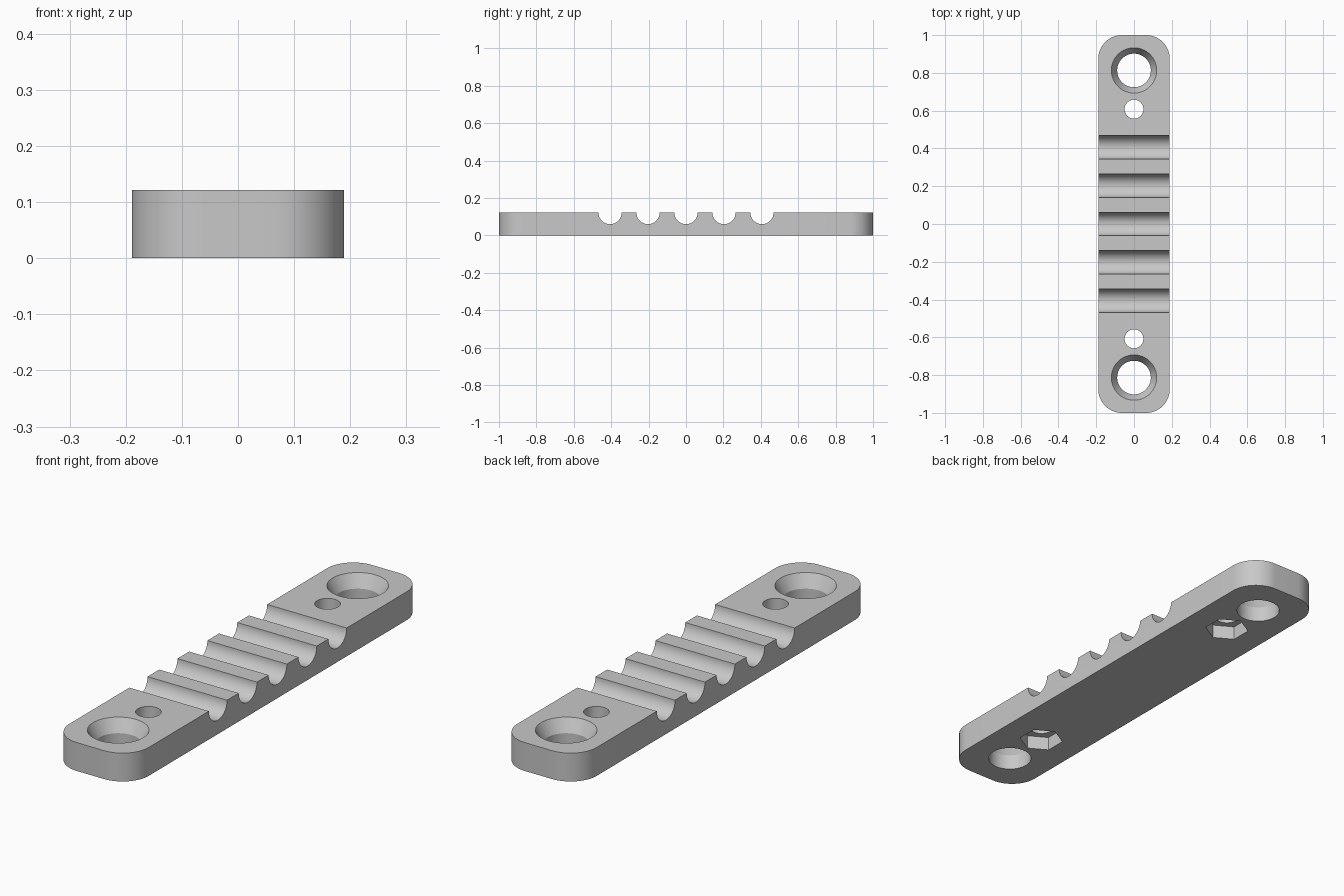
import bpy, bmesh, math

if "Cube" in bpy.data.objects:
    bpy.data.objects.remove(bpy.data.objects["Cube"])

HALF_W, HALF_L, H = 0.189, 1.0, 0.122
CORNER_R = 0.125

grey = bpy.data.materials.new("light grey")
grey.diffuse_color = (0.58, 0.58, 0.58, 1)
grey.use_nodes = True
grey.node_tree.nodes["Principled BSDF"].inputs["Base Color"].default_value = grey.diffuse_color


def loft(name, rings):
    """Closed solid through a list of equal-length point rings."""
    bm = bmesh.new()
    loops = [[bm.verts.new(p) for p in ring] for ring in rings]
    n = len(loops[0])
    for a, b in zip(loops, loops[1:]):
        for i in range(n):
            j = (i + 1) % n
            bm.faces.new((a[i], a[j], b[j], b[i]))
    bm.faces.new(list(reversed(loops[0])))
    bm.faces.new(loops[-1])
    bmesh.ops.recalc_face_normals(bm, faces=bm.faces)
    mesh = bpy.data.meshes.new(name)
    bm.to_mesh(mesh)
    bm.free()
    obj = bpy.data.objects.new(name, mesh)
    bpy.context.collection.objects.link(obj)
    return obj


def circle(r, y, z, n=64, start=0.0):
    return [(r * math.cos(start + math.tau * i / n),
             y + r * math.sin(start + math.tau * i / n), z) for i in range(n)]


# Bar with rounded corners
outline = []
for q, (sx, sy) in enumerate([(1, 1), (-1, 1), (-1, -1), (1, -1)]):
    for i in range(17):
        a = math.pi / 2 * (q + i / 16)
        outline.append((sx * (HALF_W - CORNER_R) + CORNER_R * math.cos(a),
                        sy * (HALF_L - CORNER_R) + CORNER_R * math.sin(a)))
bar = loft("grooved_bar", [[(x, y, z) for x, y in outline] for z in (0, H)])
bar.data.materials.append(grey)

cutters = []

# Five half-round grooves across the top
for k in range(-2, 3):
    ring = [(0.203 * k + 0.062 * math.cos(math.tau * i / 64),
             H + 0.062 * math.sin(math.tau * i / 64)) for i in range(64)]
    cutters.append(loft("groove_cutter", [[(x, y, z) for y, z in ring] for x in (-0.3, 0.3)]))

for s in (-1, 1):
    # Countersunk mounting hole
    y = 0.813 * s
    cutters.append(loft("countersink_cutter", [
        circle(0.089, y, -0.05), circle(0.089, y, 0.067),
        circle(0.120, y, H), circle(0.120, y, H + 0.05)]))
    # Small bolt hole with a hexagonal nut pocket underneath
    y = 0.608 * s
    cutters.append(loft("bolt_hole_cutter", [circle(0.05, y, z, 48) for z in (-0.05, H + 0.05)]))
    cutters.append(loft("nut_pocket_cutter", [circle(0.09, y, z, 6, math.pi / 2) for z in (-0.06, 0.06)]))

# Cut everything, then keep only the finished bar
for c in cutters:
    c.hide_render = True
    mod = bar.modifiers.new("cut", 'BOOLEAN')
    mod.operation, mod.solver, mod.object = 'DIFFERENCE', 'EXACT', c
bpy.context.view_layer.update()
result = bpy.data.meshes.new_from_object(bar.evaluated_get(bpy.context.evaluated_depsgraph_get()))
bar.modifiers.clear()
bar.data = result
for c in cutters:
    bpy.data.objects.remove(c)
result.materials.clear()
result.materials.append(grey)
for p in result.polygons:
    p.material_index = 0

bpy.context.view_layer.objects.active = bar
bar.select_set(True)
bpy.ops.object.shade_smooth_by_angle(angle=math.radians(25))
